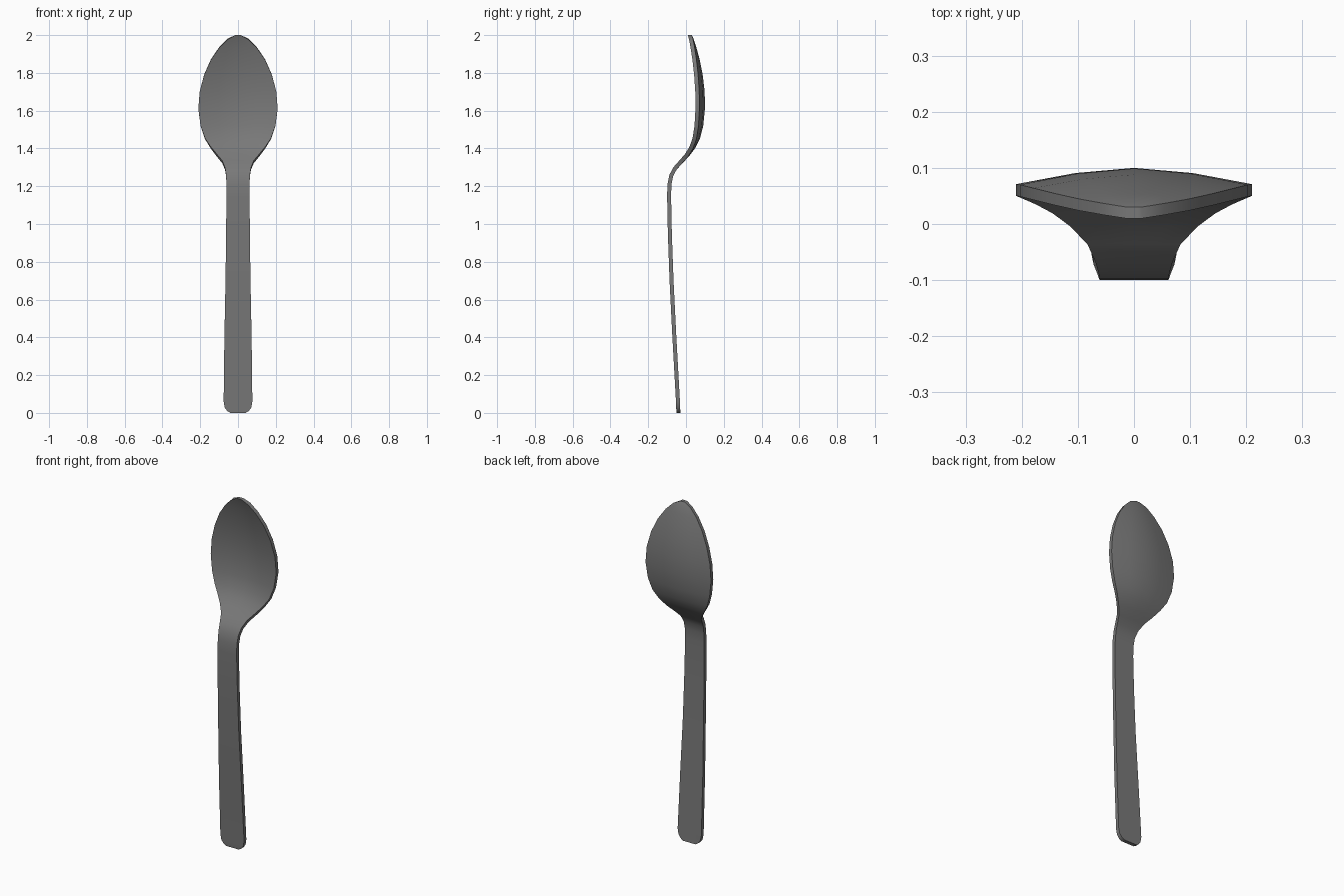
import bpy, bmesh
from mathutils import Vector

if "Cube" in bpy.data.objects:
    bpy.data.objects.remove(bpy.data.objects["Cube"])

THICK = 0.021
# stations: height, half width, front rim y, bowl depth
ST = [
    (0.000, 0.040, -0.050, 0), (0.010, 0.057, -0.051, 0),
    (0.028, 0.070, -0.052, 0), (0.060, 0.076, -0.053, 0),
    (0.400, 0.072, -0.072, 0), (0.700, 0.066, -0.087, 0),
    (0.950, 0.063, -0.096, 0), (1.150, 0.061, -0.100, 0),
    (1.210, 0.061, -0.098, 0), (1.260, 0.063, -0.088, 0),
    (1.300, 0.069, -0.067, 0), (1.335, 0.083, -0.036, 0.001),
    (1.372, 0.114, -0.004, 0.004), (1.410, 0.145, 0.019, 0.010),
    (1.455, 0.175, 0.035, 0.018), (1.520, 0.198, 0.045, 0.025),
    (1.610, 0.210, 0.050, 0.029), (1.700, 0.203, 0.049, 0.029),
    (1.790, 0.179, 0.043, 0.024), (1.870, 0.143, 0.034, 0.017),
    (1.935, 0.098, 0.024, 0.009), (1.978, 0.053, 0.016, 0.003),
    (2.000, 0.014, 0.010, 0),
]
COLS = [(-1, 0), (-0.5, 0.68), (0, 1), (0.5, 0.68), (1, 0)]

bm = bmesh.new()
front, back = [], []
for i, (z, w, y, d) in enumerate(ST):
    a, b = ST[max(i - 1, 0)], ST[min(i + 1, len(ST) - 1)]
    # thickness follows the normal of the side profile
    t = Vector((0, b[2] - a[2], b[0] - a[0])).normalized()
    n = Vector((0, t.z, -t.y)) * THICK
    if i in (0, len(ST) - 1):
        n.z = 0
    row = [Vector((u * w, y + d * k, z)) for u, k in COLS]
    front.append([bm.verts.new(p) for p in row])
    back.append([bm.verts.new(p + n) for p in row])

# front and back skins
for i in range(len(ST) - 1):
    for j in range(len(COLS) - 1):
        for g in (front, back):
            bm.faces.new((g[i][j], g[i][j + 1], g[i + 1][j + 1], g[i + 1][j]))
    # side rims
    for j in (0, -1):
        bm.faces.new((front[i][j], front[i + 1][j], back[i + 1][j], back[i][j]))
# end rims
for i in (0, -1):
    for j in range(len(COLS) - 1):
        bm.faces.new((front[i][j], front[i][j + 1], back[i][j + 1], back[i][j]))
bmesh.ops.recalc_face_normals(bm, faces=bm.faces[:])

mesh = bpy.data.meshes.new("spoon")
bm.to_mesh(mesh)
bm.free()
spoon = bpy.data.objects.new("spoon", mesh)
bpy.context.collection.objects.link(spoon)

mat = bpy.data.materials.new("dark grey metal")
mat.diffuse_color = (0.19, 0.19, 0.19, 1)
mat.use_nodes = True
mat.node_tree.nodes["Principled BSDF"].inputs["Base Color"].default_value = mat.diffuse_color
mesh.materials.append(mat)

bpy.context.view_layer.objects.active = spoon
spoon.select_set(True)
bpy.ops.object.shade_smooth_by_angle(angle=0.6)
